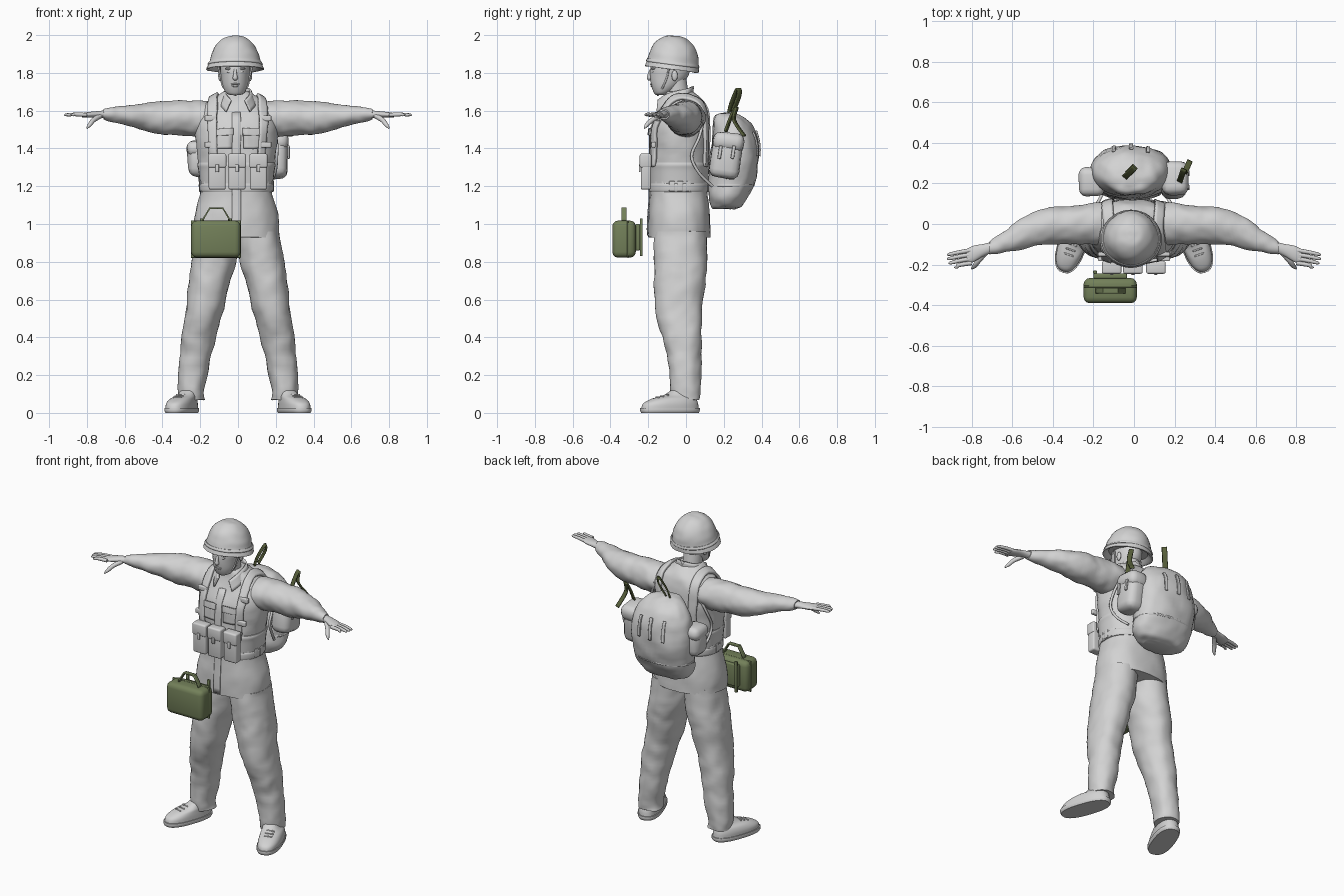
import bpy, bmesh, math
from mathutils import Vector, Matrix, noise

cube = bpy.data.objects.get("Cube")
if cube:
    bpy.data.objects.remove(cube, do_unlink=True)


def material(name, rgb):
    m = bpy.data.materials.new(name)
    m.use_nodes = True
    m.diffuse_color = (*rgb, 1)
    m.node_tree.nodes["Principled BSDF"].inputs["Base Color"].default_value = (*rgb, 1)
    return m


GREY = material("plain grey", (.65, .65, .65))
GREEN = material("olive green", (.17, .215, .1))
DARK = material("dark olive", (.1, .12, .045))


def finish(name, bm, mat, mirror=False, fold=0, angle=40):
    bmesh.ops.recalc_face_normals(bm, faces=bm.faces)
    if fold:
        bm.normal_update()
        for v in bm.verts:
            p = v.co
            ripple = noise.noise(p * 11) + .5 * noise.noise(p * 24)
            v.co = p + v.normal * fold * ripple
    mesh = bpy.data.meshes.new(name)
    bm.to_mesh(mesh)
    bm.free()
    mesh.materials.append(mat)
    ob = bpy.data.objects.new(name, mesh)
    bpy.context.collection.objects.link(ob)
    bpy.ops.object.select_all(action='DESELECT')
    ob.select_set(True)
    bpy.context.view_layer.objects.active = ob
    bpy.ops.object.shade_smooth_by_angle(angle=math.radians(angle))
    if mirror:
        ob.modifiers.new("Mirror", 'MIRROR')
    return ob


def spline(pts, steps):
    """Smooth path through tuples of any length."""
    out = []
    for i in range(len(pts) - 1):
        quad = zip(pts[max(i - 1, 0)], pts[i], pts[i + 1], pts[min(i + 2, len(pts) - 1)])
        quad = list(quad)
        for k in range(steps):
            t = k / steps
            out.append([.5 * (2 * b + (c - a) * t + (2 * a - 5 * b + 4 * c - d) * t * t
                              + (3 * b - a - 3 * c + d) * t ** 3) for a, b, c, d in quad])
    return out + [list(pts[-1])]


def skin(rings):
    bm = bmesh.new()
    loops = [[bm.verts.new(p) for p in r] for r in rings]
    n = len(loops[0])
    for a, b in zip(loops, loops[1:]):
        for i in range(n):
            bm.faces.new((a[i], a[(i + 1) % n], b[(i + 1) % n], b[i]))
    bm.faces.new(loops[0])
    bm.faces.new(loops[-1])
    return bm


def loft(name, pts, mat=GREY, axis='z', power=2, n=40, steps=5, matrix=None, **kw):
    """Rings are (x, y, z, radius, radius), level for z, upright for x."""
    rings = []
    for x, y, z, a, b in spline(pts, steps):
        ring = []
        for i in range(n):
            t = 2 * math.pi * i / n
            c, s = (math.copysign(abs(f(t)) ** (2 / power), f(t)) for f in (math.cos, math.sin))
            p = (x + a * c, y + b * s, z) if axis == 'z' else (x, y + a * c, z + b * s)
            ring.append(matrix @ Vector(p) if matrix else p)
        rings.append(ring)
    return finish(name, skin(rings), mat, **kw)


def tube(name, pts, mat=GREY, n=10, steps=5, **kw):
    """Points are (x, y, z, radius)."""
    path = spline(pts, steps)
    rings = []
    for i, (x, y, z, r) in enumerate(path):
        t = Vector(path[min(i + 1, len(path) - 1)][:3]) - Vector(path[max(i - 1, 0)][:3])
        u = t.cross(Vector((.1, .9, .3))).normalized()
        w = t.cross(u).normalized()
        rings.append([Vector((x, y, z)) + r * (u * math.cos(a) + w * math.sin(a))
                      for a in (2 * math.pi * k / n for k in range(n))])
    return finish(name, skin(rings), mat, **kw)


def box(name, loc, size, mat=GREY, bevel=.008, turn=0, lean=0, **kw):
    bm = bmesh.new()
    spin = Matrix.Rotation(turn, 4, 'Z') @ Matrix.Rotation(lean, 4, 'X')
    place = Matrix.Translation(loc) @ spin @ Matrix.Diagonal((*size, 1))
    bmesh.ops.create_cube(bm, size=1, matrix=place)
    bmesh.ops.bevel(bm, geom=bm.edges[:], offset=bevel, segments=3, profile=.5, affect='EDGES')
    return finish(name, bm, mat, **kw)


def blob(name, loc, size, **kw):
    bm = bmesh.new()
    place = Matrix.Translation(loc) @ Matrix.Diagonal((*size, 1))
    bmesh.ops.create_uvsphere(bm, u_segments=20, v_segments=12, radius=1, matrix=place)
    return finish(name, bm, GREY, **kw)


def ribbon(name, pts, across, width, thick=.012, mat=GREY, target=None, steps=6, **kw):
    bm = bmesh.new()
    across = Vector(across).normalized() * width
    rows = [[bm.verts.new(Vector(p) + across * (k / 4 - .5)) for k in range(5)]
            for p in spline(pts, steps)]
    for a, b in zip(rows, rows[1:]):
        for k in range(4):
            bm.faces.new((a[k], a[k + 1], b[k + 1], b[k]))
    ob = finish(name, bm, mat, **kw)
    if target:
        wrap = ob.modifiers.new("Wrap", 'SHRINKWRAP')
        wrap.target, wrap.wrap_mode, wrap.offset = target, 'ABOVE_SURFACE', thick * .6
    solid = ob.modifiers.new("Thickness", 'SOLIDIFY')
    solid.thickness, solid.offset = thick, 0
    return ob


# Clothing
C = -.008
jacket = loft("jacket", [
    (C, -.035, .93, .225, .165), (C, -.035, 1.05, .22, .163), (C, -.038, 1.18, .188, .152),
    (C, -.037, 1.3, .196, .152), (C, -.034, 1.4, .21, .155), (C, -.03, 1.5, .22, .152),
    (C, -.015, 1.58, .21, .13), (C, -.01, 1.64, .165, .108), (C, -.025, 1.68, .1, .085),
    (C, -.035, 1.7, .07, .07)], power=2.3, n=56, fold=.006)
loft("sleeves", [
    (.12, 0, 1.555, .1, .09), (.2, 0, 1.558, .103, .096), (.3, -.004, 1.562, .094, .093),
    (.43, -.012, 1.562, .088, .085), (.55, -.047, 1.57, .075, .063), (.65, -.092, 1.58, .052, .042),
    (.71, -.118, 1.58, .031, .026)], axis='x', mirror=True, fold=.008, steps=7)
loft("trousers", [
    (.248, 0, .07, .07, .075), (.248, -.002, .11, .07, .078), (.232, -.005, .25, .08, .085),
    (.21, -.02, .4, .09, .104), (.176, -.04, .55, .1, .124), (.15, -.033, .7, .11, .136),
    (.124, -.03, .82, .118, .14), (.112, -.03, .96, .106, .138)],
    mirror=True, fold=.007, steps=7, power=2.2)
ribbon("front_placket", [(C, -.2, .94), (C, -.2, 1.25), (C, -.2, 1.62)], (1, 0, 0), .045,
       .006, target=jacket)
ribbon("chest_pockets", [(.085, -.2, 1.5), (.085, -.2, 1.4)], (1, 0, 0), .11, .008,
       target=jacket, mirror=True)
ribbon("pocket_flaps", [(.085, -.2, 1.51), (.085, -.2, 1.47)], (1, 0, 0), .12, .014,
       target=jacket, mirror=True)
ribbon("collar", [(.05, -.15, 1.625), (.078, -.095, 1.66), (.07, .0, 1.685), (0, .035, 1.7)],
       (.45, -.1, -1), .068, .01, mirror=True)

# Shoes turned outwards
foot = Matrix.Translation((.298, -.085, 0)) @ Matrix.Rotation(math.radians(19), 4, 'Z')
loft("shoe_soles", [(0, 0, 0, .066, .158), (0, 0, .012, .071, .163), (0, 0, .026, .071, .163)],
     power=2.5, matrix=foot, mirror=True)
loft("shoe_uppers", [
    (0, 0, .02, .067, .158), (0, .004, .05, .066, .15), (-.004, .025, .075, .06, .122),
    (-.014, .06, .095, .05, .085), (-.024, .08, .13, .04, .05)], power=2.4, matrix=foot,
    mirror=True)
for i in range(3):
    box(f"shoe_laces_{i}", foot @ Vector((0, -.07 + .026 * i, .08 + .007 * i)), (.05, .008, .012),
        bevel=.003, turn=.33, mirror=True)

# Hands
loft("palms", [(.69, -.112, 1.58, .026, .022), (.74, -.128, 1.58, .03, .018),
               (.79, -.147, 1.578, .04, .015), (.825, -.16, 1.576, .036, .011)],
     axis='x', n=20, mirror=True)
for i in range(4):
    y = -.129 - .021 * i
    tip = .905 + (.015, .015, .008, -.02)[i]
    tube(f"fingers_{i}", [(.8, y, 1.578, .011), (.86, y - .01, 1.58, .01),
                          (tip - .012, y - .02, 1.578, .008), (tip, y - .022, 1.576, .003)],
         mirror=True)
tube("thumbs", [(.73, -.14, 1.572, .014), (.765, -.18, 1.55, .013), (.785, -.207, 1.525, .011),
                (.8, -.22, 1.507, .004)], mirror=True)

# Head
H = -.015
loft("head", [
    (H, -.135, 1.683, .028, .025), (H, -.125, 1.695, .049, .045), (H, -.108, 1.73, .066, .075),
    (H, -.09, 1.78, .075, .1), (H, -.084, 1.83, .079, .104), (H, -.08, 1.9, .07, .09)])
loft("neck", [(H, -.04, 1.6, .065, .065), (H, -.045, 1.68, .057, .06), (H, -.06, 1.78, .057, .06)])
tube("nose", [(H, -.184, 1.82, .007), (H, -.194, 1.79, .01), (H, -.193, 1.772, .014),
              (H, -.187, 1.762, .006)])
for s, side in ((-1, "right"), (1, "left")):
    blob(f"{side}_eye", (H + s * .03, -.175, 1.806), (.013, .008, .007))
    blob(f"{side}_brow", (H + s * .032, -.172, 1.823), (.022, .013, .007))
    blob(f"{side}_ear", (H + s * .08, -.06, 1.785), (.01, .016, .028))
    tube(f"{side}_chin_strap", [(H + s * .09, -.09, 1.835, .005), (H + s * .077, -.1, 1.78, .005),
                                (H + s * .06, -.125, 1.72, .005), (H, -.15, 1.682, .005)])
blob("upper_lip", (H, -.182, 1.741), (.023, .008, .005))
blob("lower_lip", (H, -.179, 1.731), (.019, .008, .006))

# Helmet tilted back
mid = Vector((H, -.07, 1.85))
tilt = Matrix.Translation(mid) @ Matrix.Rotation(-.13, 4, 'X') @ Matrix.Translation(-mid)
loft("helmet", [
    (H, -.07, 1.87, .09, .09), (H, -.07, 1.825, .135, .125), (H, -.07, 1.818, .152, .141),
    (H, -.07, 1.828, .15, .141), (H, -.07, 1.86, .136, .135), (H, -.07, 1.9, .124, .127),
    (H, -.07, 1.95, .099, .104), (H, -.07, 1.985, .06, .063), (H, -.07, 1.996, .025, .027),
    (H, -.07, 1.998, .004, .004)], matrix=tilt, fold=.004)
loft("helmet_band", [(H, -.07, 1.842, .144, .139), (H, -.07, 1.848, .146, .142),
                     (H, -.07, 1.86, .138, .138)], matrix=tilt)

# Webbing vest, shoulder straps and ammunition pouches
loft("vest_belt", [(C, -.038, 1.17, .192, .157), (C, -.038, 1.18, .196, .16),
                   (C, -.038, 1.205, .197, .16), (C, -.038, 1.215, .193, .157)], power=2.3)
loft("vest_body", [(C, -.037, 1.2, .192, .156), (C, -.037, 1.28, .201, .158),
                   (C, -.036, 1.31, .207, .161), (C, -.036, 1.325, .204, .157)], power=2.3)
for i in range(18):
    a = math.pi * (-.25 + 1.5 * i / 17)
    box(f"vest_loop_{i}", (C + .192 * math.cos(a), -.038 + .157 * math.sin(a), 1.2),
        (.014, .03, .055), bevel=.004, turn=a)
for i, x in enumerate((-.11, -.005, .108)):
    box(f"pouch_{i}", (x, -.212, 1.275), (.09, .055, .185), bevel=.01)
    box(f"pouch_lid_{i}", (x, -.214, 1.335), (.096, .062, .075), bevel=.01)
    box(f"pouch_clip_{i}", (x, -.245, 1.295), (.018, .01, .04), bevel=.003)
ribbon("shoulder_straps", [
    (.14, -.2, 1.3), (.145, -.2, 1.42), (.145, -.18, 1.53), (.14, -.12, 1.63), (.125, -.02, 1.68),
    (.13, .08, 1.64), (.135, .13, 1.52), (.13, .13, 1.3)], (1, 0, 0), .058, .016,
    target=jacket, mirror=True)
for i, (y, z) in enumerate(((-.172, 1.42), (-.148, 1.56))):
    box(f"strap_buckles_{i}", (.145, y, z), (.064, .022, .03), bevel=.005, mirror=True)
tube("pack_sling", [(.15, .1, 1.58, .008), (.2, .07, 1.46, .008), (.205, .03, 1.36, .008),
                    (.195, .07, 1.27, .008), (.16, .14, 1.2, .008)], mirror=True)

# Backpack
P = -.015
pack = loft("backpack", [
    (P, .2, 1.08, .1, .06), (P, .215, 1.095, .15, .085), (P, .225, 1.15, .185, .108),
    (P, .243, 1.23, .195, .125), (P, .257, 1.34, .2, .128), (P, .257, 1.45, .188, .12),
    (P, .243, 1.53, .15, .098), (P, .22, 1.575, .095, .065), (P, .212, 1.588, .03, .02)],
    power=2.2, n=48, fold=.008)
loft("backpack_seam", [(P, .238, 1.197, .191, .119), (P, .239, 1.203, .195, .123),
                       (P, .24, 1.209, .193, .121)], power=2.2)
for i, x in enumerate((-.1, P, .07)):
    ribbon(f"backpack_strap_{i}", [(x, .36, 1.49), (x, .38, 1.43), (x, .38, 1.36)],
           (1, 0, 0), .018, .008, target=pack)
box("left_side_pocket", (.2, .212, 1.35), (.125, .16, .22), bevel=.045, lean=-.15, fold=.008)
box("left_pocket_flap", (.203, .225, 1.435), (.132, .168, .1), bevel=.04, lean=-.15, fold=.005)
for y in (.18, .25):
    box("left_pocket_strap", (.268, y, 1.38), (.012, .018, .07), bevel=.004, lean=-.15)
box("right_side_pocket", (-.205, .205, 1.34), (.12, .13, .18), bevel=.045, fold=.008)
box("right_pocket_flap", (-.208, .207, 1.4), (.126, .14, .08), bevel=.035, fold=.005)

# Bent webbing hooks on the pack
ribbon("centre_hook", [(-.05, .225, 1.55), (-.035, .24, 1.63), (0, .275, 1.715),
                       (0, .28, 1.68), (-.03, .25, 1.6)], (1, -1, 0), .03, .009, mat=DARK)
ribbon("left_hook", [(.225, .21, 1.49), (.235, .24, 1.57), (.245, .268, 1.615),
                     (.25, .255, 1.55), (.275, .31, 1.465)], (1, -.5, 0), .028, .01, mat=DARK)

# Carrying case
X, Y = -.117, -.328
box("case_body", (X, Y, .92), (.262, .124, .196), GREEN, bevel=.03)
box("case_seam", (X, Y + .02, .92), (.265, .008, .199), GREEN, bevel=.003)
ribbon("case_handle", [(-.187, Y, 1.01), (-.182, Y, 1.03), (-.15, Y, 1.083), (-.08, Y, 1.083),
                       (-.048, Y, 1.03), (-.043, Y, 1.01)], (0, 1, 0), .028, .008, mat=GREEN,
       steps=1)
box("case_back_plate", (X, -.256, .93), (.165, .024, .14), GREEN, bevel=.006)
for i, x in enumerate((-.192, -.042)):
    box(f"case_back_bar_{i}", (x, -.237, .93), (.02, .014, .2), GREEN, bevel=.004)
